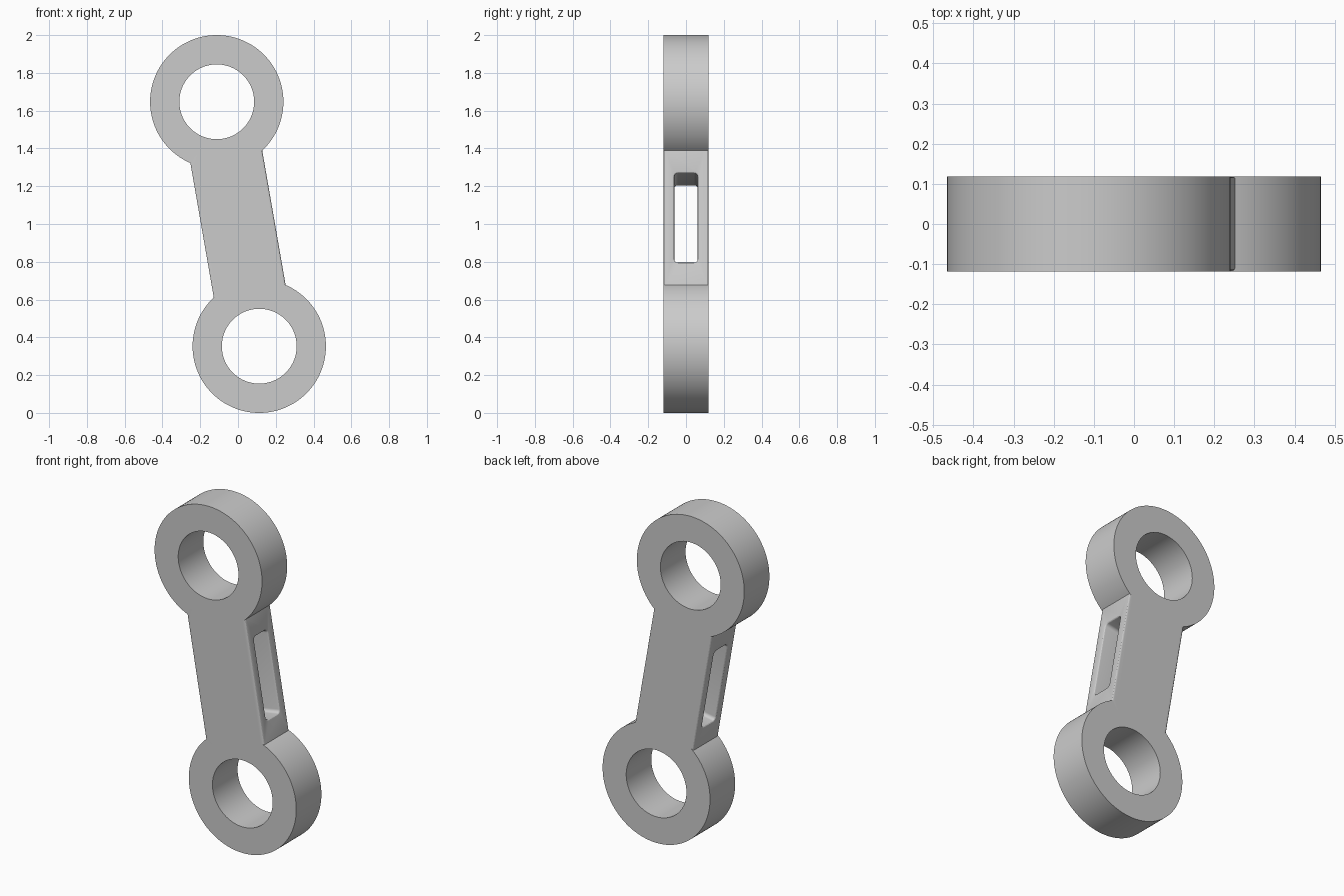
import bpy, bmesh, math

if "Cube" in bpy.data.objects:
    bpy.data.objects.remove(bpy.data.objects["Cube"])

EYE = (0.1125, 0.353)        # lower eye centre; the upper one is its point mirror about (0, 1)
R_OUT, R_IN, HALF_T = 0.353, 0.198, 0.118
TILT = -math.atan2(0.225, 1.294)


def finish(name, bm):
    bmesh.ops.recalc_face_normals(bm, faces=bm.faces)
    mesh = bpy.data.meshes.new(name)
    bm.to_mesh(mesh)
    bm.free()
    ob = bpy.data.objects.new(name, mesh)
    bpy.context.collection.objects.link(ob)
    return ob


def eye_ring(name, x, z, n=128):
    bm = bmesh.new()
    loops = []
    for r, y in ((R_OUT, -HALF_T), (R_OUT, HALF_T), (R_IN, HALF_T), (R_IN, -HALF_T)):
        loops.append([bm.verts.new((x + r * math.cos(2 * math.pi * i / n), y,
                                    z + r * math.sin(2 * math.pi * i / n))) for i in range(n)])
    for k in range(4):
        a, b = loops[k], loops[(k + 1) % 4]
        for i in range(n):
            j = (i + 1) % n
            bm.faces.new((a[i], a[j], b[j], b[i]))
    return finish(name, bm)


def block(name, sx, sy, sz, round_x=0):
    bm = bmesh.new()
    bmesh.ops.create_cube(bm, size=1)
    bmesh.ops.scale(bm, vec=(sx, sy, sz), verts=bm.verts)
    if round_x:
        edges = [e for e in bm.edges if abs(e.verts[0].co.x - e.verts[1].co.x) > 0.01]
        bmesh.ops.bevel(bm, geom=edges, offset=round_x, segments=6, profile=0.5, affect='EDGES')
    ob = finish(name, bm)
    ob.location.z = 1
    ob.rotation_euler.y = TILT
    return ob


def activate(ob):
    bpy.ops.object.select_all(action='DESELECT')
    ob.select_set(True)
    bpy.context.view_layer.objects.active = ob


def boolean(ob, other, op):
    m = ob.modifiers.new(op, 'BOOLEAN')
    m.operation, m.solver, m.object = op, 'EXACT', other
    activate(ob)
    bpy.ops.object.modifier_apply(modifier=m.name)
    bpy.data.objects.remove(other)


# Tilted arm with a rounded slot running from side to side
arm = block("link_arm", 0.386, 2 * HALF_T, 0.84)
boolean(arm, block("slot_cutter", 0.8, 0.124, 0.48, 0.02), 'DIFFERENCE')

# Small rounding on the arm edges and slot rims
bev = arm.modifiers.new("edge_rounding", 'BEVEL')
bev.width, bev.segments, bev.limit_method = 0.01, 3, 'ANGLE'
bev.angle_limit = math.radians(40)
activate(arm)
bpy.ops.object.modifier_apply(modifier=bev.name)

# Eyes at both ends, merged flush with the arm
for name, s in (("lower_eye", 1), ("upper_eye", -1)):
    boolean(arm, eye_ring(name, s * EYE[0], 1 + s * (EYE[1] - 1)), 'UNION')

arm.name = "connecting_link"
activate(arm)
bpy.ops.object.shade_smooth_by_angle(angle=math.radians(25))
